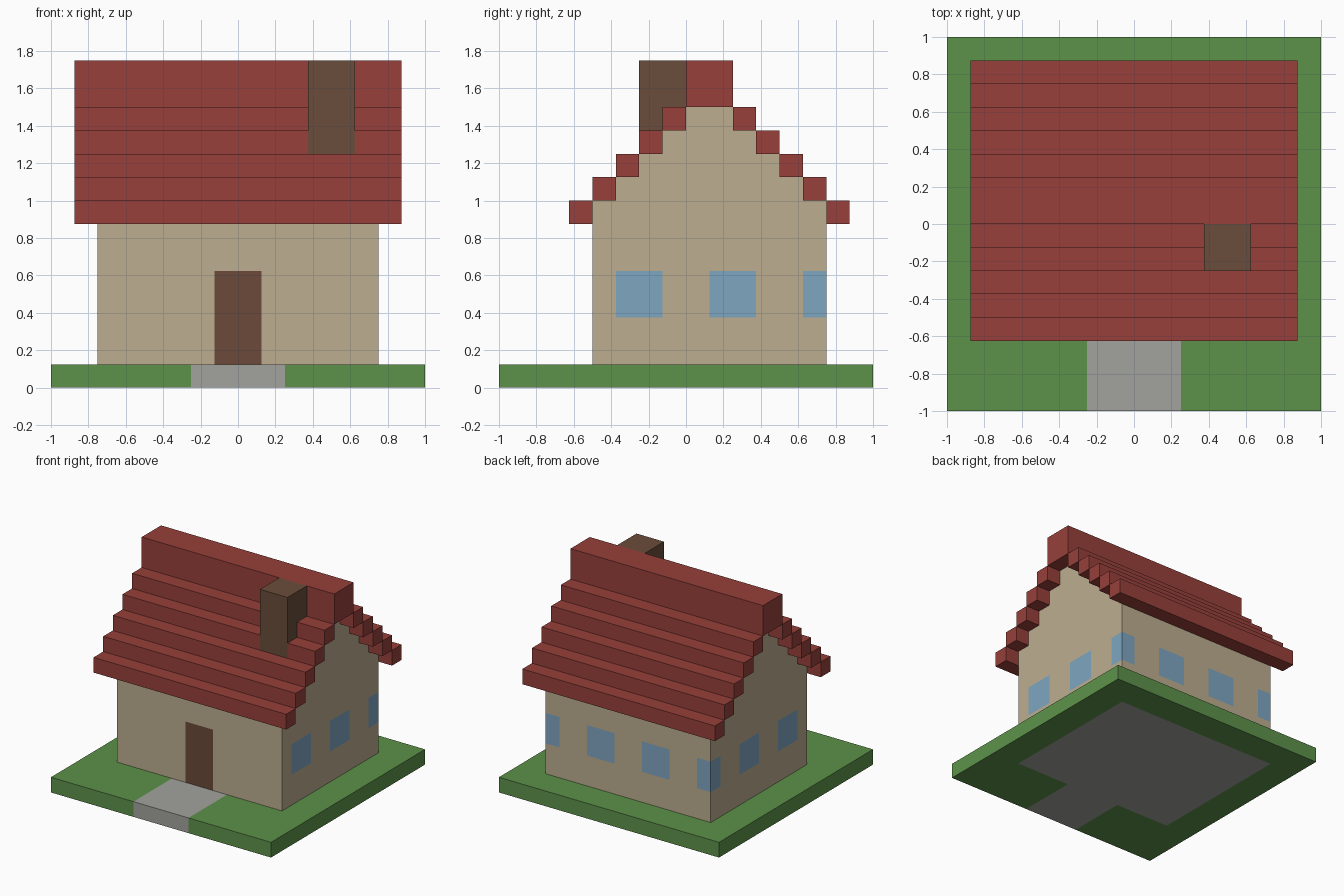
import bpy
import bmesh
from mathutils import Vector

default = bpy.data.objects.get("Cube")
if default:
    bpy.data.objects.remove(default, do_unlink=True)

U = 0.125      # block size
MID = U        # y of the ridge line


def linear(c):
    c /= 255
    return c / 12.92 if c <= 0.04045 else ((c + 0.055) / 1.055) ** 2.4


def material(name, *rgb):
    m = bpy.data.materials.new(name)
    m.use_nodes = True
    col = [linear(c) for c in rgb] + [1]
    m.diffuse_color = col
    m.node_tree.nodes["Principled BSDF"].inputs["Base Color"].default_value = col
    return m


GRASS = material("grass green", 93, 146, 74)
STONE = material("path grey", 162, 162, 157)
PLASTER = material("wall beige", 188, 174, 144)
GLASS = material("window blue", 127, 166, 192)
DOOR = material("door brown", 107, 74, 58)
BRICK = material("chimney brown", 106, 77, 59)
TILE = material("roof red", 151, 64, 58)


def prism(name, points, direction, mats):
    """Extrude a closed outline of 3D points along a direction."""
    bm = bmesh.new()
    face = bm.faces.new([bm.verts.new(p) for p in points])
    new = bmesh.ops.extrude_face_region(bm, geom=[face])["geom"]
    moved = [v for v in new if isinstance(v, bmesh.types.BMVert)]
    bmesh.ops.translate(bm, verts=moved, vec=direction)
    bmesh.ops.recalc_face_normals(bm, faces=bm.faces)
    mesh = bpy.data.meshes.new(name)
    bm.to_mesh(mesh)
    bm.free()
    for m in mats:
        mesh.materials.append(m)
    ob = bpy.data.objects.new(name, mesh)
    bpy.context.collection.objects.link(ob)
    return ob


def box(name, xs, ys, zs, mat):
    base = [(xs[0], ys[0], zs[0]), (xs[1], ys[0], zs[0]),
            (xs[1], ys[1], zs[0]), (xs[0], ys[1], zs[0])]
    return prism(name, base, (0, 0, zs[1] - zs[0]), [mat])


# Ground: stone floor with path, surrounded by lawn
shared = [(2, -8), (2, -4), (6, -4), (6, 6), (-6, 6), (-6, -4), (-2, -4), (-2, -8)]
outer = [(-8, -8), (-8, 8), (8, 8), (8, -8)]
for name, outline, mat in (("path_and_floor", shared, STONE),
                           ("lawn", shared + outer, GRASS)):
    prism(name, [(x * U, y * U, 0) for x, y in outline], (0, 0, U), [mat])

# House body: stepped gable profile extruded across the width
steps = [(5, 1)]
for k in range(5):
    steps += [(5 - k, 8 + k), (4 - k, 8 + k)]
steps.pop()
profile = [(MID + h * U, z * U) for h, z in steps]
profile += [(MID - h * U, z * U) for h, z in reversed(steps)]
house = prism("house_walls", [(-6 * U, y, z) for y, z in profile],
              (12 * U, 0, 0), [PLASTER, GLASS, DOOR])

# Cut the walls along the window and door edges, then colour the panes
bm = bmesh.new()
bm.from_mesh(house.data)
cuts = [(axis, n) for axis in (0, 1) for n in (-5, -3, -1, 1, 3, 5)]
for axis, n in cuts + [(2, 3), (2, 5)]:
    normal = Vector((0, 0, 0))
    normal[axis] = 1
    bmesh.ops.bisect_plane(bm, geom=bm.verts[:] + bm.edges[:] + bm.faces[:],
                           plane_co=normal * n * U, plane_no=normal, dist=1e-5)
bm.normal_update()
for f in bm.faces:
    c = f.calc_center_median() / U
    n = f.normal
    if abs(n.z) > 0.5:
        continue
    along = abs(c.y if abs(n.x) > 0.5 else c.x)
    if n.y < -0.5:
        if along < 1 and c.z < 5:
            f.material_index = 2
    elif 3 < c.z < 5 and (1 < along < 3 or (along > 5 and (abs(n.y) > 0.5 or c.y > 0))):
        f.material_index = 1
bm.to_mesh(house.data)
bm.free()

# Roof: mirrored stepped courses, the top front two split around the chimney
for k in range(5):
    zs = ((7 + k) * U, (8 + k) * U)
    for side, label in ((-1, "front"), (1, "back")):
        ys = sorted(MID + side * h * U for h in (6 - k, 5 - k))
        spans = [(-7, 3), (5, 7)] if side < 0 and k >= 3 else [(-7, 7)]
        for a, b in spans:
            box(f"roof_course_{label}", (a * U, b * U), ys, zs, TILE)
box("roof_ridge", (-7 * U, 7 * U), (0, 2 * U), (12 * U, 14 * U), TILE)

# Chimney
box("chimney", (3 * U, 5 * U), (-2 * U, 0), (10 * U, 14 * U), BRICK)
